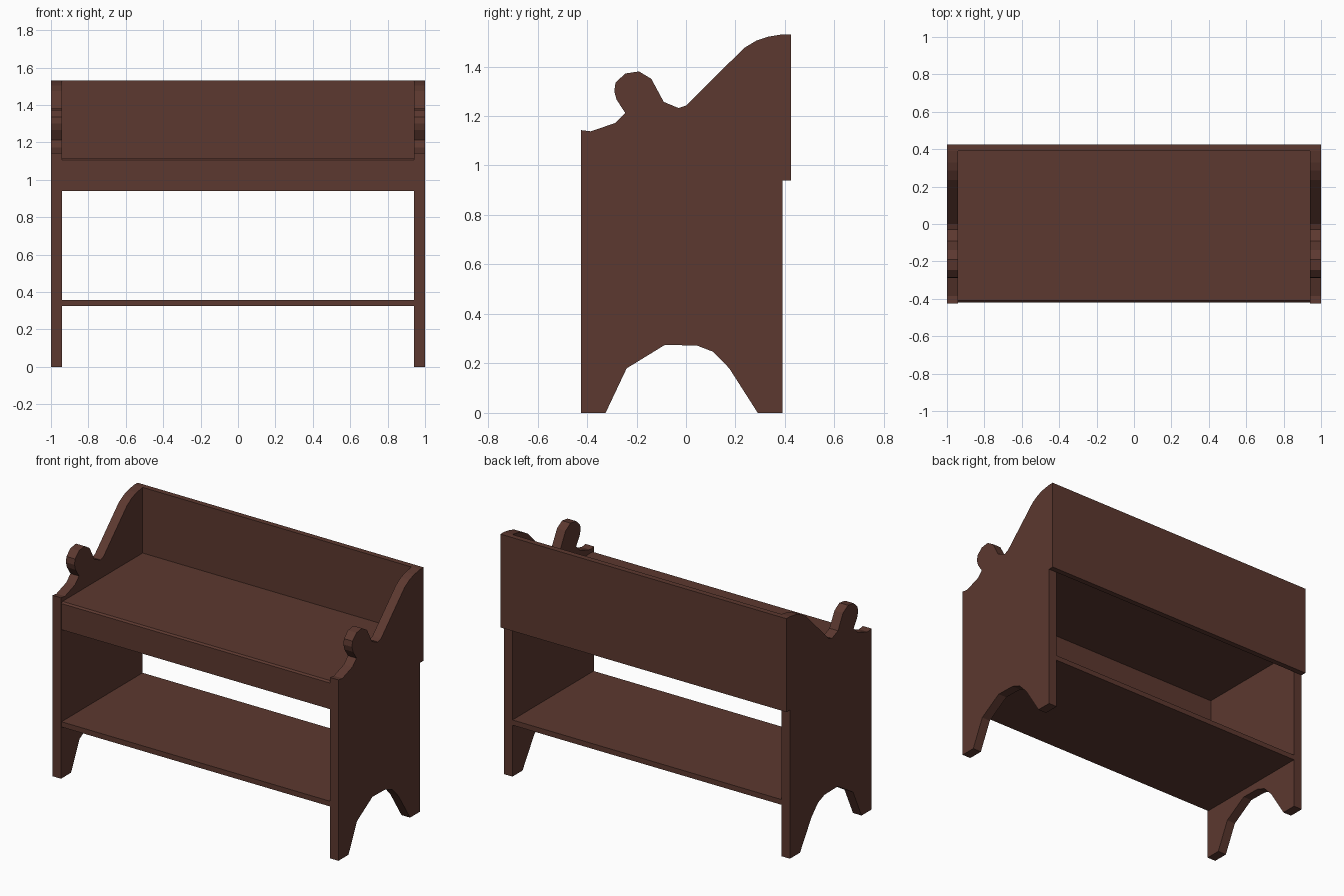
import bpy, bmesh

if "Cube" in bpy.data.objects:
    bpy.data.objects.remove(bpy.data.objects["Cube"])

wood = bpy.data.materials.new("dark brown wood")
wood.diffuse_color = (0.107, 0.040, 0.029, 1)
wood.use_nodes = True
wood.node_tree.nodes["Principled BSDF"].inputs["Base Color"].default_value = wood.diffuse_color


def finish(name, bm):
    bmesh.ops.recalc_face_normals(bm, faces=bm.faces)
    me = bpy.data.meshes.new(name)
    bm.to_mesh(me)
    bm.free()
    me.materials.append(wood)
    ob = bpy.data.objects.new(name, me)
    bpy.context.collection.objects.link(ob)
    return ob


def extrude_x(name, profile, x0, x1):
    """Solid board from a (y, z) outline, running from x0 to x1."""
    bm = bmesh.new()
    face = bm.faces.new([bm.verts.new((x0, y, z)) for y, z in profile])
    new = bmesh.ops.extrude_face_region(bm, geom=[face])["geom"]
    verts = [v for v in new if isinstance(v, bmesh.types.BMVert)]
    bmesh.ops.translate(bm, verts=verts, vec=(x1 - x0, 0, 0))
    return finish(name, bm)


def board(name, half_x, y0, y1, z0, z1):
    return extrude_x(name, [(y0, z0), (y1, z0), (y1, z1), (y0, z1)], -half_x, half_x)


# Side panel outline: arched feet, sloping arm and round knob
side = [
    (-0.425, 0), (-0.325, 0), (-0.24, 0.18), (-0.085, 0.275), (0.045, 0.272),
    (0.11, 0.247), (0.175, 0.18), (0.29, 0), (0.39, 0), (0.39, 1.53),
    (0.33, 1.52), (0.285, 1.505), (0.235, 1.475), (0.0, 1.242), (-0.03, 1.232),
    (-0.09, 1.257), (-0.14, 1.35), (-0.19, 1.38), (-0.245, 1.372),
    (-0.285, 1.335), (-0.29, 1.30), (-0.28, 1.265), (-0.245, 1.212),
    (-0.285, 1.172), (-0.385, 1.138), (-0.425, 1.143),
]
for label, s in (("left", -1), ("right", 1)):
    extrude_x(label + "_side_panel", side, s * 0.94, s)

# Back board covers the rear edges of both sides
board("back_board", 1.0, 0.39, 0.425, 0.94, 1.53)

# Seat with its front apron in one bent section, hollow underneath
extrude_x("seat_and_apron", [
    (-0.42, 0.94), (-0.395, 0.94), (-0.395, 1.085), (0.39, 1.085),
    (0.39, 1.115), (-0.41, 1.115), (-0.42, 1.105)], -0.94, 0.94)

# Lower shelf
board("lower_shelf", 0.94, -0.42, 0.39, 0.325, 0.358)
